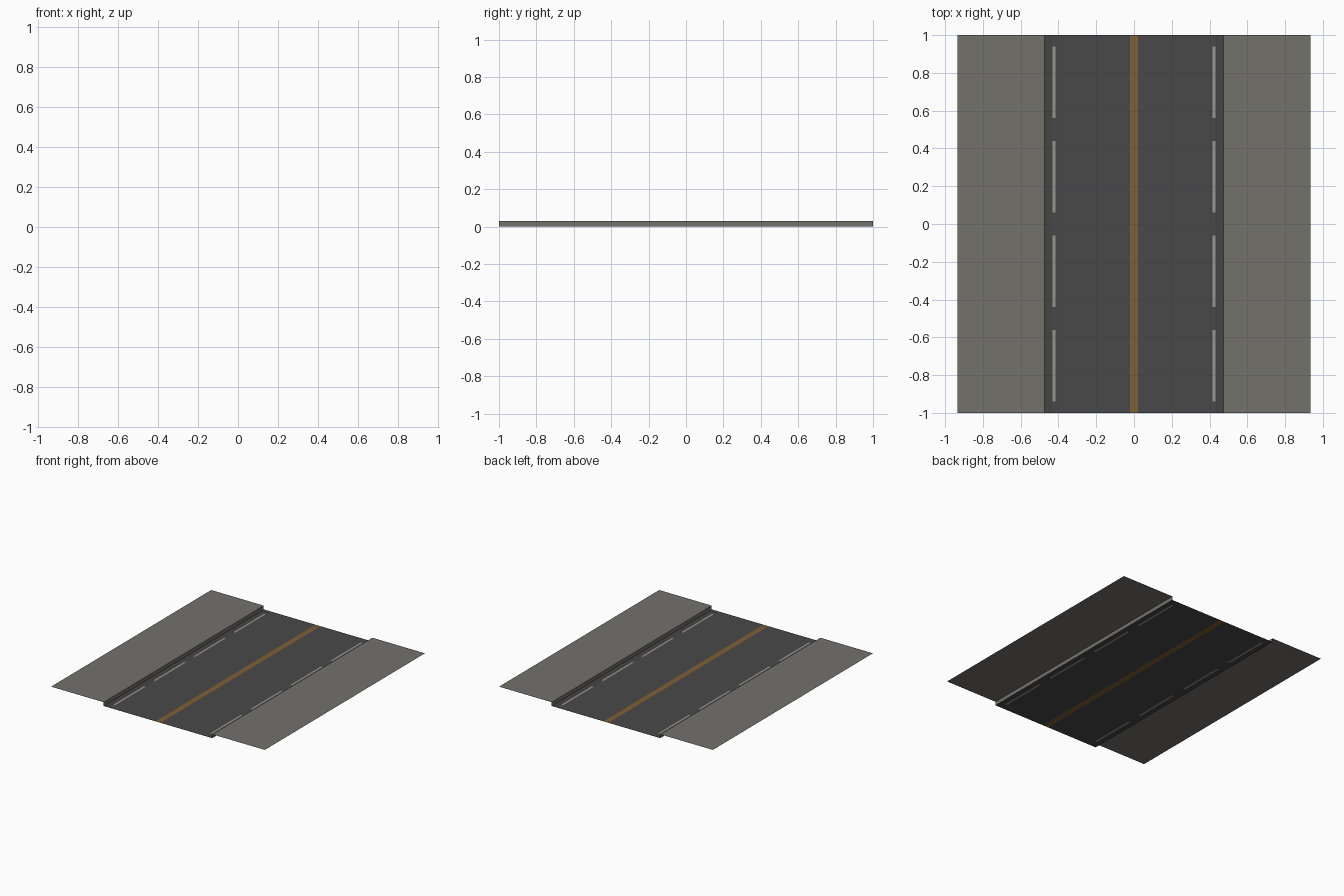
import bpy, bmesh

if "Cube" in bpy.data.objects:
    bpy.data.objects.remove(bpy.data.objects["Cube"])


def material(name, r, g, b):
    m = bpy.data.materials.new(name)
    m.diffuse_color = (r, g, b, 1)
    m.use_nodes = True
    m.node_tree.nodes["Principled BSDF"].inputs["Base Color"].default_value = m.diffuse_color
    return m


ASPHALT = material("asphalt", 0.066, 0.066, 0.066)
GUTTER = material("dark gutter", 0.058, 0.058, 0.058)
CONCRETE = material("concrete", 0.175, 0.165, 0.148)
WHITE = material("worn white paint", 0.32, 0.30, 0.29)
ORANGE = material("orange paint", 0.21, 0.115, 0.037)

HALF_W, CURB_X, LINE_OUT, LINE_IN, CENTRE = 0.935, 0.475, 0.431, 0.416, 0.022
TOP = 0.03


def sheet(name, profile, mat, spans=((-1, 1),)):
    """Open sheet: an (x, z) profile running left to right, swept along y spans."""
    bm = bmesh.new()
    for y0, y1 in spans:
        for (xa, za), (xb, zb) in zip(profile, profile[1:]):
            bm.faces.new([bm.verts.new(p) for p in
                          ((xa, y0, za), (xb, y0, zb), (xb, y1, zb), (xa, y1, za))])
    bmesh.ops.remove_doubles(bm, verts=bm.verts, dist=1e-5)
    me = bpy.data.meshes.new(name)
    bm.to_mesh(me)
    bm.free()
    me.materials.append(mat)
    ob = bpy.data.objects.new(name, me)
    bpy.context.collection.objects.link(ob)


# dashes along the road edge and the asphalt gaps between them
dashes = [(c - 0.19, c + 0.19) for c in (-0.75, -0.25, 0.25, 0.75)]
ends = [-1] + [y for d in dashes for y in d] + [1]
gaps = list(zip(ends[0::2], ends[1::2]))

# painted centre line, cut into the road surface
sheet("centre_line", [(-CENTRE, 0), (CENTRE, 0)], ORANGE)

for side, s in (("left", -1), ("right", 1)):
    def prof(*pts):
        return sorted([(s * x, z) for x, z in pts], key=lambda p: p[0])

    sheet(side + "_lane", prof((CENTRE, 0), (LINE_IN, 0)), ASPHALT)
    sheet(side + "_edge_dashes", prof((LINE_IN, 0), (LINE_OUT, 0)), WHITE, dashes)
    sheet(side + "_edge_gaps", prof((LINE_IN, 0), (LINE_OUT, 0)), ASPHALT, gaps)
    sheet(side + "_gutter", prof((LINE_OUT, 0), (CURB_X, 0)), GUTTER)
    # vertical curb face, facing the road
    curb = [(s * CURB_X, 0), (s * CURB_X, TOP)]
    sheet(side + "_curb", curb if s > 0 else curb[::-1], CONCRETE)
    sheet(side + "_sidewalk", prof((CURB_X, TOP), (HALF_W, TOP)), CONCRETE)
